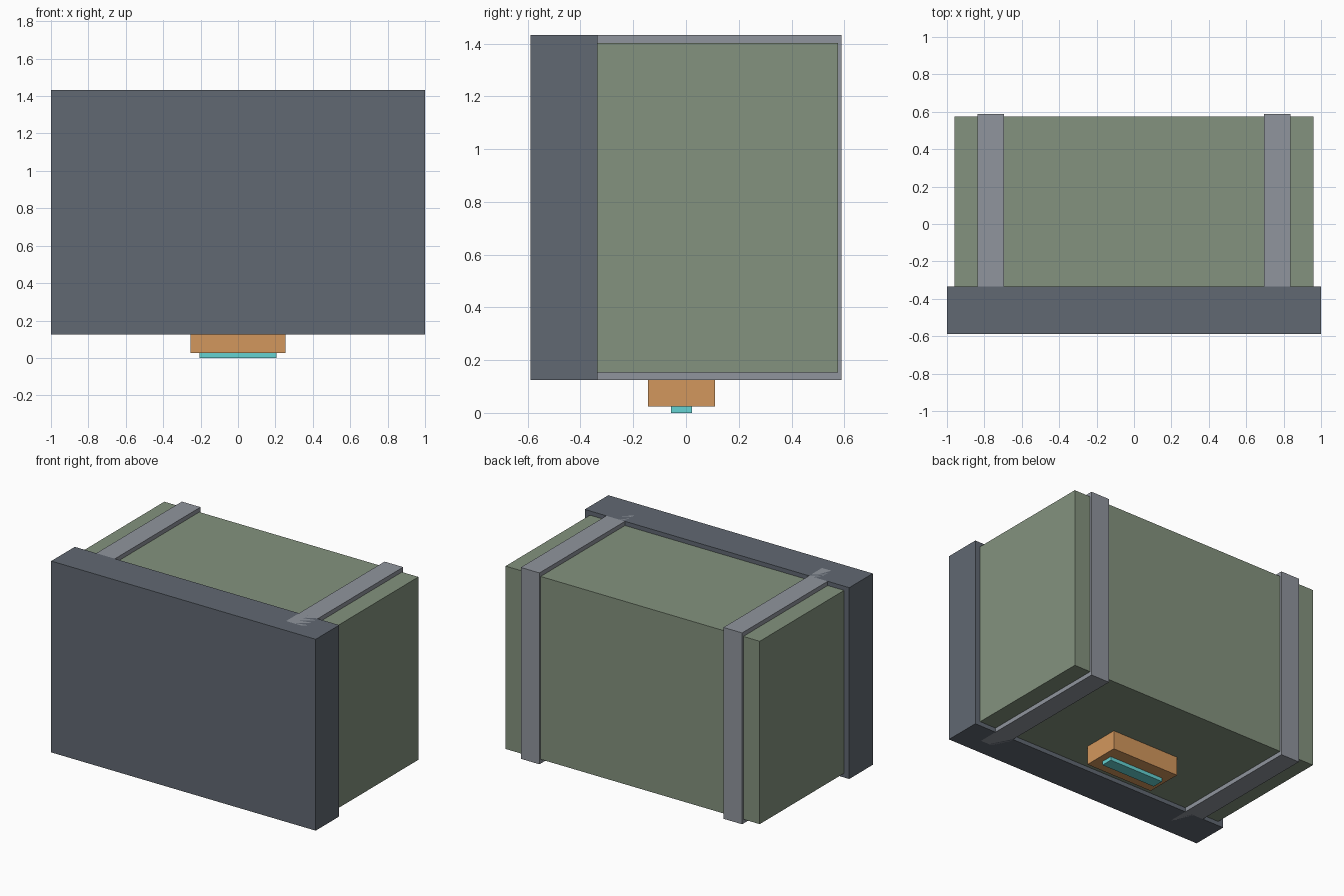
import bpy
import bmesh

if "Cube" in bpy.data.objects:
    bpy.data.objects.remove(bpy.data.objects["Cube"])


def material(name, rgb):
    m = bpy.data.materials.new(name)
    m.diffuse_color = (*rgb, 1.0)
    m.use_nodes = True
    m.node_tree.nodes["Principled BSDF"].inputs["Base Color"].default_value = m.diffuse_color
    return m


def box(name, xs, ys, zs, mat):
    """Box from its (min, max) range on each axis."""
    mesh = bpy.data.meshes.new(name)
    bm = bmesh.new()
    bmesh.ops.create_cube(bm, size=1.0)
    for v in bm.verts:
        v.co = [r[0] if c < 0 else r[1] for c, r in zip(v.co, (xs, ys, zs))]
    bm.to_mesh(mesh)
    bm.free()
    obj = bpy.data.objects.new(name, mesh)
    bpy.context.collection.objects.link(obj)
    mesh.materials.append(mat)
    return obj


slate = material("slate", (0.12, 0.14, 0.17))
green = material("green", (0.23, 0.29, 0.21))
grey = material("strap_grey", (0.28, 0.30, 0.34))
orange = material("orange", (0.65, 0.31, 0.11))
cyan = material("cyan", (0.13, 0.65, 0.65))

# Crate body and thick front panel
box("crate_body", (-0.961, 0.961), (-0.46, 0.576), (0.153, 1.403), green)
box("front_panel", (-1.0, 1.0), (-0.589, -0.335), (0.124, 1.432), slate)

# Straps wrapping the body, mirrored left and right, ending inside the panel
strap = box("straps", (0.696, 0.837), (-0.475, 0.589), (0.124, 1.432), grey)
mirror = strap.modifiers.new("mirror", 'MIRROR')
mirror.use_axis[0] = True

# Fixture under the crate with its glowing strip
box("lamp_housing", (-0.255, 0.255), (-0.144, 0.11), (0.025, 0.2), orange)
box("lamp_strip", (-0.207, 0.207), (-0.057, 0.023), (0.0, 0.05), cyan)
